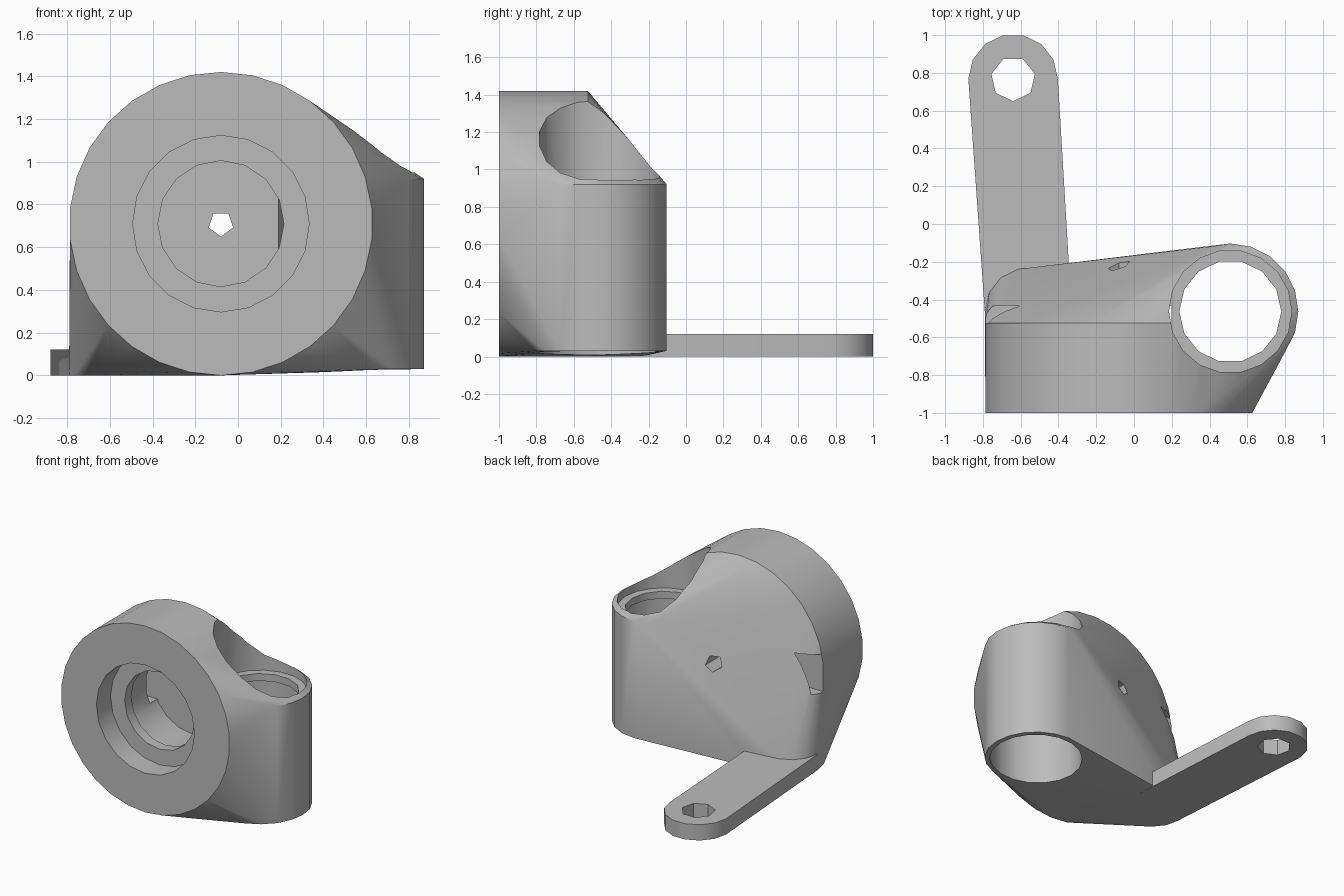
import bpy, bmesh, math
from mathutils import Vector

cube = bpy.data.objects.get("Cube")
if cube:
    bpy.data.objects.remove(cube, do_unlink=True)

grey = bpy.data.materials.new("plain grey")
grey.use_nodes = True
colour = (0.5, 0.5, 0.5, 1)
grey.diffuse_color = colour
grey.node_tree.nodes["Principled BSDF"].inputs["Base Color"].default_value = colour


def ring(axis, centre, radius, sides, level, start=0.0):
    """Points of a polygon around the z or y axis; level is its place on that axis."""
    points = []
    for i in range(sides):
        a = math.radians(start) + math.tau * i / sides
        u, v = centre[0] + radius * math.cos(a), centre[1] + radius * math.sin(a)
        points.append(Vector((u, v, level) if axis == "z" else (u, level, v)))
    return points


def drum(axis, centre, radius, sides, low, high, start=0.0):
    return (ring(axis, centre, radius, sides, low, start)
            + ring(axis, centre, radius, sides, high, start))


def hull(name, points):
    """Solid convex skin around the points."""
    bm = bmesh.new()
    for p in points:
        bm.verts.new(p)
    result = bmesh.ops.convex_hull(bm, input=bm.verts)
    loose = [g for g in result["geom_interior"] if isinstance(g, bmesh.types.BMVert)]
    bmesh.ops.delete(bm, geom=loose, context="VERTS")
    bmesh.ops.dissolve_limit(bm, angle_limit=0.002, verts=bm.verts, edges=bm.edges)
    bmesh.ops.recalc_face_normals(bm, faces=bm.faces)
    mesh = bpy.data.meshes.new(name)
    bm.to_mesh(mesh)
    bm.free()
    mesh.materials.append(grey)
    obj = bpy.data.objects.new(name, mesh)
    bpy.context.collection.objects.link(obj)
    return obj


def combine(target, tool, operation):
    mod = target.modifiers.new(tool.name, "BOOLEAN")
    mod.operation, mod.object, mod.solver = operation, tool, "EXACT"
    bpy.context.view_layer.objects.active = target
    bpy.ops.object.modifier_apply(modifier=mod.name)
    bpy.data.objects.remove(tool, do_unlink=True)


disc = (-0.08, 0.71)       # x, z of the horizontal axis
post = (0.51, -0.463)      # x, y of the upright axis
root = (-0.56, -0.463)     # x, y of the arm root
tip = (-0.64, 0.768)       # x, y of the arm end

# Housing: skin over the big disc, the upright post and the arm root
root_drum = drum("z", root, 0.23, 14, 0, 0.12)
housing = hull("housing", drum("y", disc, 0.71, 30, -1, -0.525, 90)
               + drum("z", post, 0.36, 20, 0.03, 0.92) + root_drum)

# Mounting arm
arm = hull("mounting_arm", root_drum + drum("z", tip, 0.237, 14, 0, 0.12))
combine(housing, arm, "UNION")

# Bores, clearances and slots
cuts = {
    "front_pocket": drum("y", disc, 0.413, 20, -1.2, -0.83, 90),
    "front_lip": drum("y", disc, 0.295, 16, -0.9, -0.6, 90),
    "front_chamber": drum("y", disc, 0.33, 18, -0.75, -0.435, 90),
    "rear_pin_hole": drum("y", disc, 0.06, 5, -0.5, 0.2, -90),
    "post_clearance": drum("z", post, 0.325, 18, 0.885, 2),
    "post_lip": drum("z", post, 0.27, 14, 0.7, 1),
    "post_bore": drum("z", post, 0.325, 18, -0.2, 0.83),
    "arm_hole": drum("z", tip, 0.118, 7, -0.2, 0.4, -90),
    "side_slot": [Vector((x, y, z)) for x in (-1, -0.3)
                  for y in (-0.525, -0.435) for z in (0.57, 0.85)],
}
for name, points in cuts.items():
    combine(housing, hull(name, points), "DIFFERENCE")

bpy.ops.object.select_all(action="DESELECT")
housing.select_set(True)
bpy.context.view_layer.objects.active = housing
bpy.ops.object.shade_smooth_by_angle(angle=math.radians(29))
